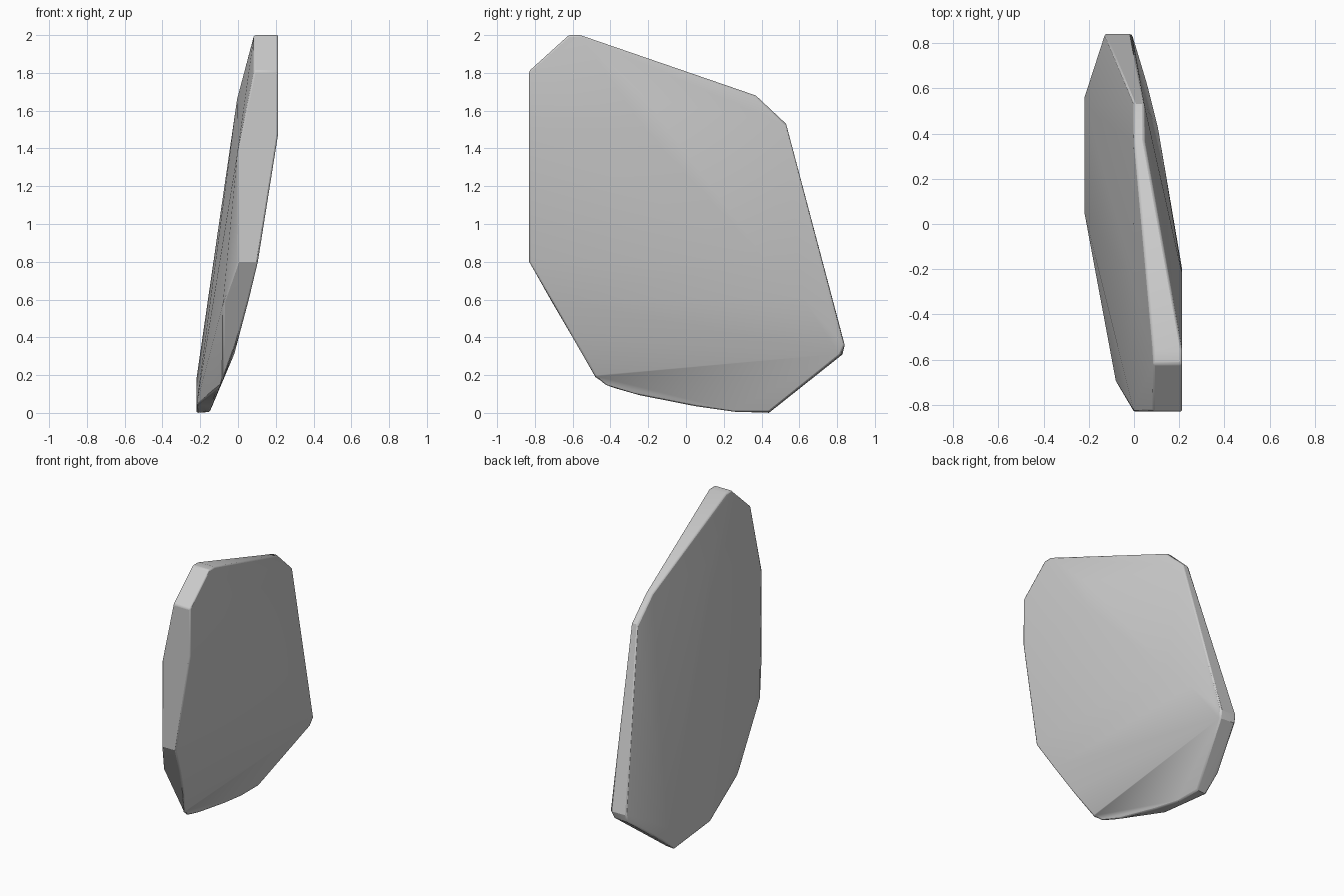
import bpy, bmesh, math

# Convex tilted plate: a faceted back, a gently curved front and a thin rim.
back = [
    (0.085, -0.62, 2.0), (0.085, -0.56, 2.0), (0.085, -0.83, 1.81),
    (0.0, -0.83, 1.40), (0.0, -0.83, 0.80), (-0.08, -0.70, 0.57),
    (-0.08, -0.48, 0.19), (-0.22, 0.05, 0.04), (-0.22, 0.44, 0.0),
    (-0.22, 0.56, 0.10), (-0.22, 0.52, 0.18), (-0.13, 0.84, 0.36),
    (-0.13, 0.83, 0.31), (0.0, 0.53, 1.53), (0.0, 0.37, 1.68),
    (-0.005, -0.25, 1.66),
]
front = [
    (0.213, -0.62, 2.0), (0.213, -0.56, 2.0), (0.213, -0.83, 1.81),
    (0.213, -0.22, 1.67), (0.045, 0.53, 1.53), (0.045, 0.37, 1.68),
    (-0.01, 0.84, 0.36), (-0.02, 0.82, 0.31),
]
# Curved lower front: x, z and the y range of each station
stations = [
    (0.213, 1.48, -0.83, -0.20), (0.105, 0.80, -0.83, 0.43),
    (0.057, 0.60, -0.715, 0.62), (0.003, 0.40, -0.60, 0.80),
    (-0.07, 0.20, -0.48, 0.68), (-0.095, 0.14, -0.42, 0.61),
    (-0.112, 0.10, -0.28, 0.56), (-0.137, 0.035, 0.05, 0.475),
    (-0.15, 0.005, 0.25, 0.44),
]
for x, z, y0, y1 in stations:
    front += [(x, y0, z), (x, y1, z)]

bm = bmesh.new()
for p in back + front:
    bm.verts.new(p)
res = bmesh.ops.convex_hull(bm, input=bm.verts[:])
loose = [v for v in bm.verts if not v.link_faces]
bmesh.ops.delete(bm, geom=loose, context='VERTS')
bmesh.ops.dissolve_limit(bm, angle_limit=math.radians(1),
                         verts=bm.verts[:], edges=bm.edges[:])
bmesh.ops.recalc_face_normals(bm, faces=bm.faces[:])

mesh = bpy.data.meshes.new("curved_plate")
bm.to_mesh(mesh)
bm.free()
plate = bpy.data.objects.new("curved_plate", mesh)
bpy.context.collection.objects.link(plate)

# Softened rim
bev = plate.modifiers.new("rim_bevel", 'BEVEL')
bev.width = 0.012
bev.segments = 2
bev.limit_method = 'ANGLE'
bev.angle_limit = math.radians(40)

bpy.context.view_layer.objects.active = plate
plate.select_set(True)
bpy.ops.object.shade_smooth_by_angle(angle=math.radians(25))
